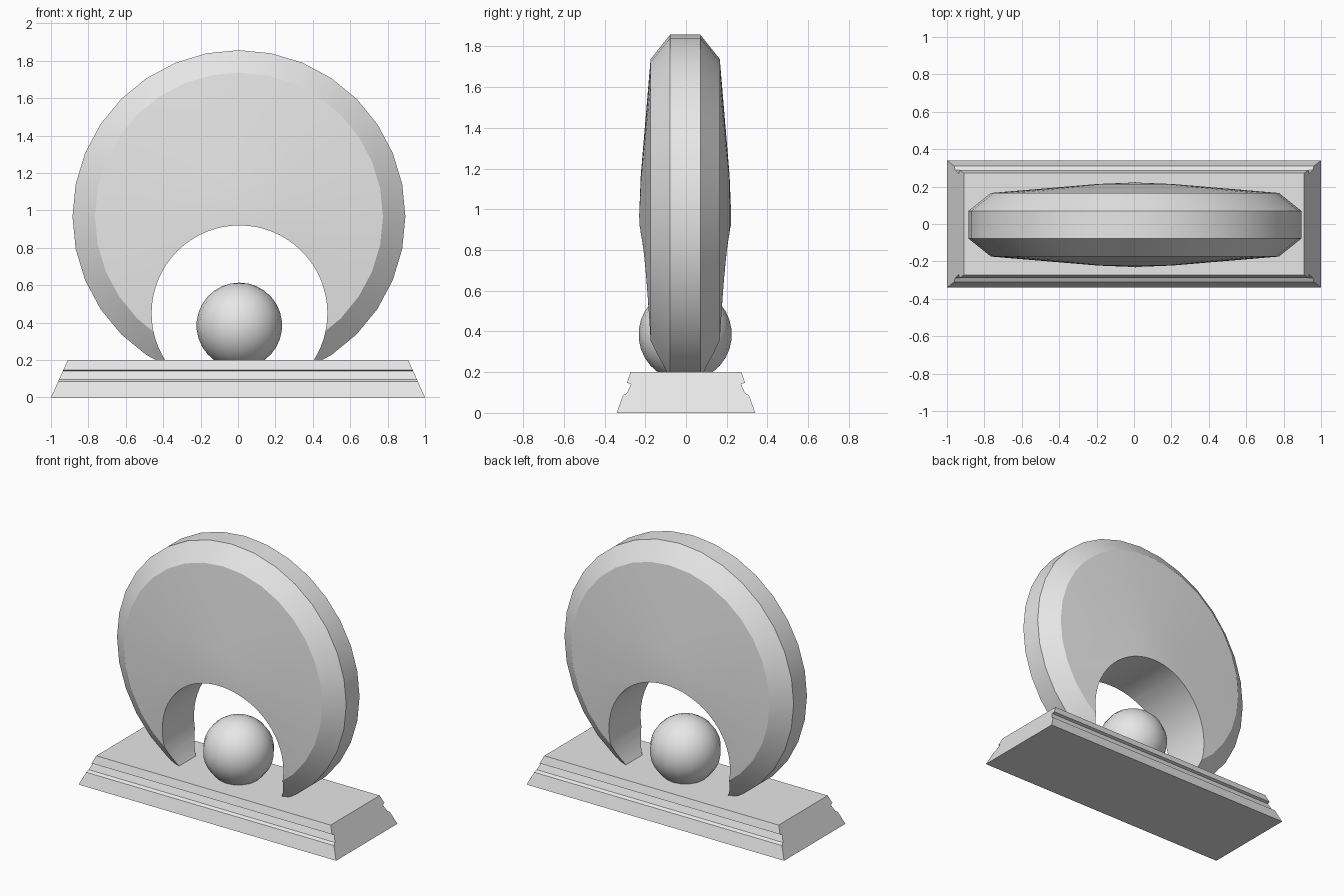
import bpy
import bmesh
from math import pi, radians
from mathutils import Matrix, Vector

cube = bpy.data.objects.get("Cube")
if cube:
    bpy.data.objects.remove(cube, do_unlink=True)

# One plain grey for the whole sculpture
GREY = (0.8, 0.8, 0.8, 1)
stone = bpy.data.materials.new("light_grey")
stone.use_nodes = True
stone.diffuse_color = GREY
stone.node_tree.nodes["Principled BSDF"].inputs["Base Color"].default_value = GREY

BASE_TOP = 0.2
SIDES = 32


def make_object(name, bm):
    bmesh.ops.recalc_face_normals(bm, faces=bm.faces)
    mesh = bpy.data.meshes.new(name)
    bm.to_mesh(mesh)
    bm.free()
    mesh.materials.append(stone)
    obj = bpy.data.objects.new(name, mesh)
    bpy.context.collection.objects.link(obj)
    return obj


def activate(obj):
    bpy.ops.object.select_all(action='DESELECT')
    obj.select_set(True)
    bpy.context.view_layer.objects.active = obj


def cut(obj, cutter):
    cutter.hide_render = True
    activate(obj)
    mod = obj.modifiers.new("cut", 'BOOLEAN')
    mod.operation = 'DIFFERENCE'
    mod.solver = 'EXACT'
    mod.object = cutter
    bpy.ops.object.modifier_apply(modifier=mod.name)
    bpy.data.objects.remove(cutter, do_unlink=True)


def smooth(obj):
    activate(obj)
    bpy.ops.object.shade_smooth_by_angle(angle=radians(30))


# Stepped plinth: moulded cross-section with leaning ends
half = [(0.34, 0), (0.31, 0.085), (0.29, 0.097), (0.27, 0.142),
        (0.29, 0.148), (0.272, BASE_TOP)]
section = half + [(-y, z) for y, z in reversed(half)]
bm = bmesh.new()
ends = [[bm.verts.new((side * (1 - 0.45 * z), y, z)) for y, z in section]
        for side in (-1, 1)]
for end in ends:
    bm.faces.new(end)
count = len(section)
for i in range(count):
    j = (i + 1) % count
    bm.faces.new((ends[0][i], ends[0][j], ends[1][j], ends[1][i]))
make_object("plinth", bm)

# Lens-shaped disc: profile of (radius, depth) turned around the y axis
rim = [(0, 0.226), (0.2, 0.218), (0.77, 0.17), (0.89, 0.074)]
profile = rim + [(r, -y) for r, y in reversed(rim)]
centre = Vector((0.005, -0.004, 0.967))
bm = bmesh.new()
verts = [bm.verts.new(centre + Vector((0, y, r))) for r, y in profile]
edges = [bm.edges.new(pair) for pair in zip(verts, verts[1:])]
bmesh.ops.spin(bm, geom=verts + edges, cent=centre, axis=(0, 1, 0),
               angle=2 * pi, steps=SIDES, use_merge=False)
bmesh.ops.remove_doubles(bm, verts=bm.verts, dist=0.0005)
# Trim the disc just inside the plinth
trim = bmesh.ops.bisect_plane(bm, geom=bm.verts[:] + bm.edges[:] + bm.faces[:],
                              plane_co=(0, 0, BASE_TOP - 0.01), plane_no=(0, 0, -1),
                              clear_outer=True)
rim_edges = [e for e in trim["geom_cut"] if isinstance(e, bmesh.types.BMEdge)]
bmesh.ops.holes_fill(bm, edges=rim_edges, sides=0)
disc = make_object("disc", bm)

# Round arch opening through the disc
bm = bmesh.new()
bmesh.ops.create_cone(bm, cap_ends=True, segments=SIDES * 2, radius1=0.47, radius2=0.47,
                      depth=1, matrix=Matrix.Translation((0.008, 0, 0.45))
                      @ Matrix.Rotation(pi / 2, 4, 'X'))
cut(disc, make_object("arch_cutter", bm))
smooth(disc)

# Ball resting in the arch, sunk slightly into the plinth
bm = bmesh.new()
bmesh.ops.create_uvsphere(bm, u_segments=16, v_segments=15, radius=0.229,
                          matrix=Matrix.Translation((0.007, -0.004, 0.385)))
ball = make_object("ball", bm)
smooth(ball)
